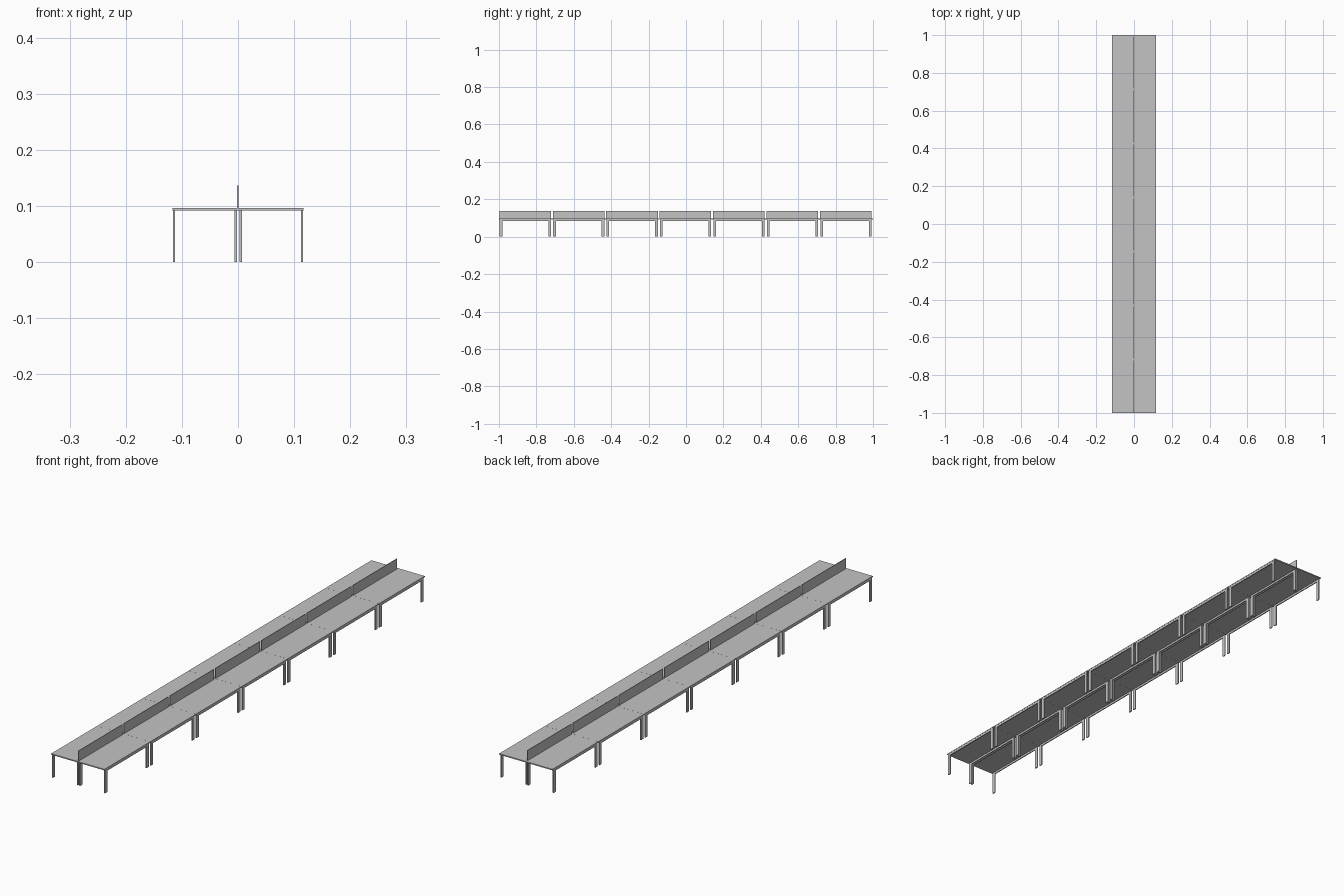
import bpy
import bmesh

if "Cube" in bpy.data.objects:
    bpy.data.objects.remove(bpy.data.objects["Cube"], do_unlink=True)

grey = bpy.data.materials.new("light_grey")
grey.use_nodes = True
colour = (0.55, 0.55, 0.55, 1)
grey.diffuse_color = colour
grey.node_tree.nodes["Principled BSDF"].inputs["Base Color"].default_value = colour

DESKS = 7
PITCH = 2 / DESKS
HALF_WIDTH = 0.1165
UNDERSIDE, SURFACE = 0.092, 0.0965


def extrude_profile(name, points, x0, x1):
    """Extrude a (y, z) outline from x0 to x1."""
    bm = bmesh.new()
    face = bm.faces.new([bm.verts.new((x0, y, z)) for y, z in points])
    result = bmesh.ops.extrude_face_region(bm, geom=[face])
    moved = [v for v in result["geom"] if isinstance(v, bmesh.types.BMVert)]
    bmesh.ops.translate(bm, verts=moved, vec=(x1 - x0, 0, 0))
    bmesh.ops.recalc_face_normals(bm, faces=bm.faces[:])
    mesh = bpy.data.meshes.new(name)
    bm.to_mesh(mesh)
    bm.free()
    mesh.materials.append(grey)
    obj = bpy.data.objects.new(name, mesh)
    bpy.context.collection.objects.link(obj)
    return obj


def slab(name, x0, x1, y0, y1, z0, z1):
    return extrude_profile(name, [(y0, z0), (y1, z0), (y1, z1), (y0, z1)], x0, x1)


def leg_frame(name, x, y0, y1, leg=0.014, rail=0.008, thick=0.004):
    """Two flat legs joined by a rail under the desktop."""
    low = UNDERSIDE - rail
    outline = [(y0, 0), (y0 + leg, 0), (y0 + leg, low), (y1 - leg, low),
               (y1 - leg, 0), (y1, 0), (y1, UNDERSIDE), (y0, UNDERSIDE)]
    extrude_profile(name, outline, x - thick / 2, x + thick / 2)


for i in range(DESKS):
    start = -1 + i * PITCH
    end = start + PITCH

    # Desktops on both sides of the row
    slab(f"right_desktop_{i}", -HALF_WIDTH, 0, start, end - 0.0003, UNDERSIDE, SURFACE)
    slab(f"left_desktop_{i}", 0, HALF_WIDTH, start, end - 0.0003, UNDERSIDE, SURFACE)

    # Leg frames along the outer and inner edges
    for name, x in (("right_outer", -0.114), ("right_inner", -0.004),
                    ("left_inner", 0.005), ("left_outer", 0.114)):
        leg_frame(f"{name}_leg_frame_{i}", x, start + 0.004, end - 0.008)

    # Upright divider screen
    slab(f"divider_screen_{i}", -0.0015, 0.001, start + 0.002, end - 0.008, 0.0955, 0.137)
